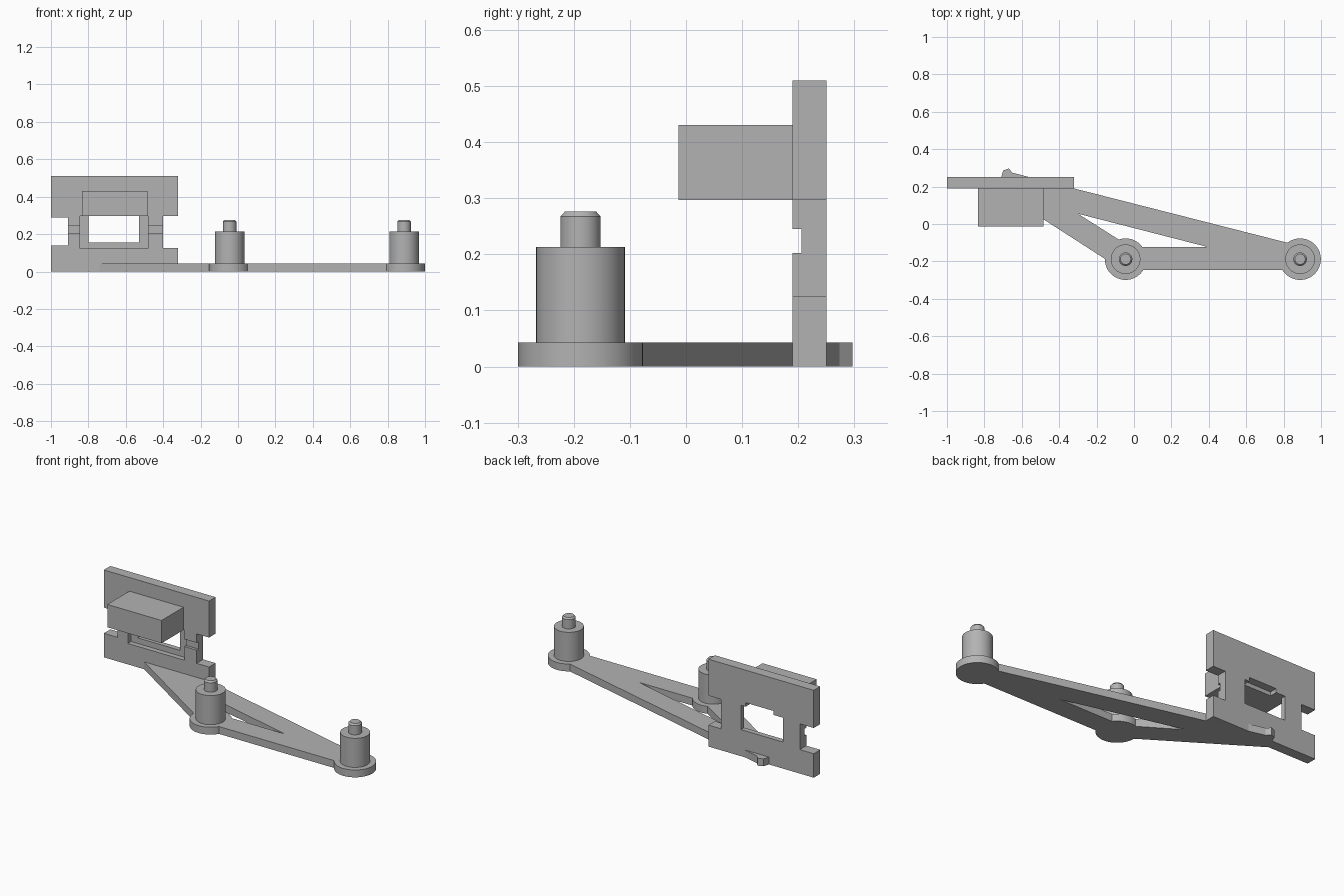
import bpy
import bmesh

cube = bpy.data.objects.get("Cube")
if cube:
    bpy.data.objects.remove(cube, do_unlink=True)

GREY = (0.45, 0.45, 0.45, 1)
grey = bpy.data.materials.new("light grey")
grey.use_nodes = True
grey.diffuse_color = GREY
grey.node_tree.nodes["Principled BSDF"].inputs["Base Color"].default_value = GREY


def finish(name, bm):
    bmesh.ops.recalc_face_normals(bm, faces=bm.faces)
    mesh = bpy.data.meshes.new(name)
    bm.to_mesh(mesh)
    bm.free()
    mesh.materials.append(grey)
    obj = bpy.data.objects.new(name, mesh)
    bpy.context.collection.objects.link(obj)
    return obj


def prism(name, outline, z0, z1):
    bm = bmesh.new()
    base = bm.faces.new([bm.verts.new((x, y, z0)) for x, y in outline])
    top = bmesh.ops.extrude_face_region(bm, geom=[base])["geom"]
    verts = [g for g in top if isinstance(g, bmesh.types.BMVert)]
    bmesh.ops.translate(bm, verts=verts, vec=(0, 0, z1 - z0))
    return finish(name, bm)


def box(name, x0, x1, y0, y1, z0, z1):
    return prism(name, [(x0, y0), (x1, y0), (x1, y1), (x0, y1)], z0, z1)


def activate(obj):
    bpy.ops.object.select_all(action="DESELECT")
    obj.select_set(True)
    bpy.context.view_layer.objects.active = obj


def cut(obj, cutter):
    cutter.hide_render = True
    mod = obj.modifiers.new("cut", "BOOLEAN")
    mod.operation = "DIFFERENCE"
    mod.solver = "EXACT"
    mod.object = cutter
    activate(obj)
    bpy.ops.object.modifier_apply(modifier=mod.name)
    bpy.data.objects.remove(cutter, do_unlink=True)


def lathe(name, x, y, profile):
    """Turned solid around a vertical axis, from (radius, height) pairs."""
    bm = bmesh.new()
    pts = [(0, profile[0][1])] + profile + [(0, profile[-1][1])]
    verts = [bm.verts.new((x + r, y, z)) for r, z in pts]
    edges = [bm.edges.new(pair) for pair in zip(verts, verts[1:])]
    bmesh.ops.spin(bm, geom=verts + edges, cent=(x, y, 0), axis=(0, 0, 1),
                   angle=6.283185, steps=48)
    bmesh.ops.remove_doubles(bm, verts=bm.verts, dist=0.0005)
    obj = finish(name, bm)
    activate(obj)
    bpy.ops.object.shade_smooth_by_angle(angle=0.5)


BASE = 0.043
FRONT, BACK = 0.19, 0.25

# Upright plate with side notches, window, front pocket and groove
plate = box("upright_plate", -1, -0.32, FRONT, BACK, 0, 0.51)
for x0, x1, y0, y1, z0, z1 in [
    (-1.1, -0.91, 0.1, 0.3, 0.14, 0.29),        # outer notch
    (-0.40, -0.2, 0.1, 0.3, 0.125, 0.297),      # inner notch
    (-0.80, -0.53, 0.1, 0.3, 0.155, 0.297),     # window
    (-0.74, -0.56, 0.205, 0.3, 0.25, 0.32),     # raised window top
    (-0.845, -0.48, 0.1, 0.22, 0.122, 0.297),   # front pocket
    (-0.95, -0.36, 0.1, 0.206, 0.202, 0.245),   # front groove
]:
    cut(plate, box("cutter", x0, x1, y0, y1, z0, z1))

# Block standing out from the front of the plate
box("front_block", -0.835, -0.485, -0.013, FRONT, 0.297, 0.43)

# Flat forked arm with its triangular opening
arm = prism("base_arm", [
    (-0.74, 0.19), (-0.13, -0.203), (-0.045, -0.246), (0.89, -0.246),
    (0.89, -0.118), (-0.65, 0.274), (-0.67, 0.297), (-0.70, 0.285),
    (-0.71, 0.25)], 0, BASE)
cut(arm, prism("cutter", [
    (-0.30, 0.055), (-0.02, -0.122), (0.39, -0.122)], -0.1, 0.1))

# Round feet with stepped pegs
for side, x in (("middle", -0.045), ("left", 0.888)):
    lathe(side + "_foot", x, -0.188, [(0.111, 0), (0.111, BASE)])
    lathe(side + "_peg", x, -0.188, [
        (0.079, BASE), (0.079, 0.213), (0.036, 0.213),
        (0.036, 0.267), (0.028, 0.276)])
